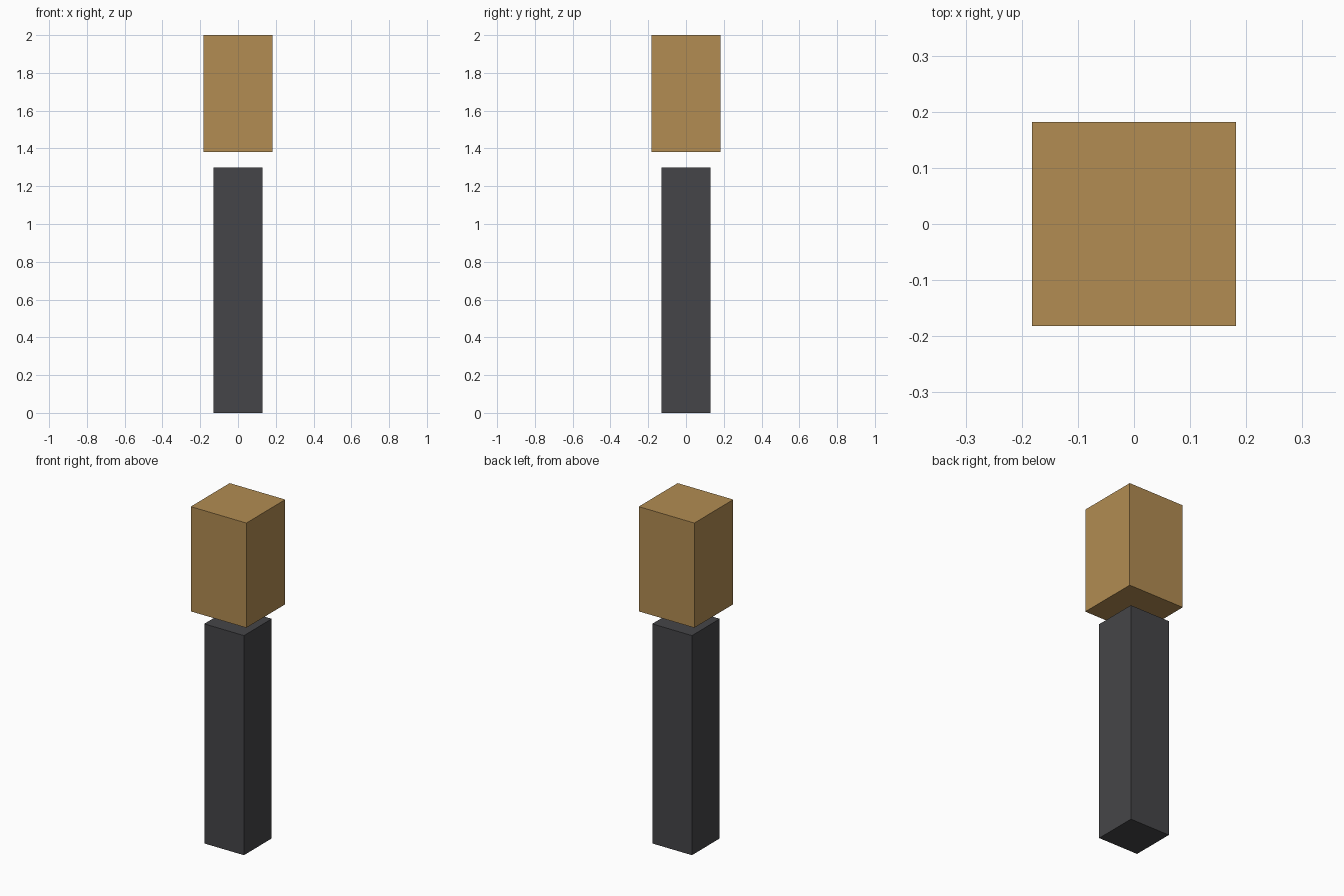
import bpy

if "Cube" in bpy.data.objects:
    bpy.data.objects.remove(bpy.data.objects["Cube"])


def material(name, color):
    mat = bpy.data.materials.new(name)
    mat.diffuse_color = (*color, 1.0)
    mat.use_nodes = True
    mat.node_tree.nodes["Principled BSDF"].inputs["Base Color"].default_value = mat.diffuse_color
    return mat


def box(name, width, z0, z1, mat):
    """Square upright block between two heights."""
    bpy.ops.mesh.primitive_cube_add(size=1, location=(0, 0, (z0 + z1) / 2))
    obj = bpy.context.object
    obj.name = name
    obj.scale = (width, width, z1 - z0)
    bpy.ops.object.transform_apply(location=False, rotation=False, scale=True)
    obj.data.materials.append(mat)
    return obj


# Dark square post standing on the ground
box("post", 0.26, 0.0, 1.30, material("dark_grey", (0.06, 0.06, 0.065)))

# Tan block floating just above the post
box("head_block", 0.364, 1.38, 2.0, material("tan", (0.445, 0.262, 0.084)))
